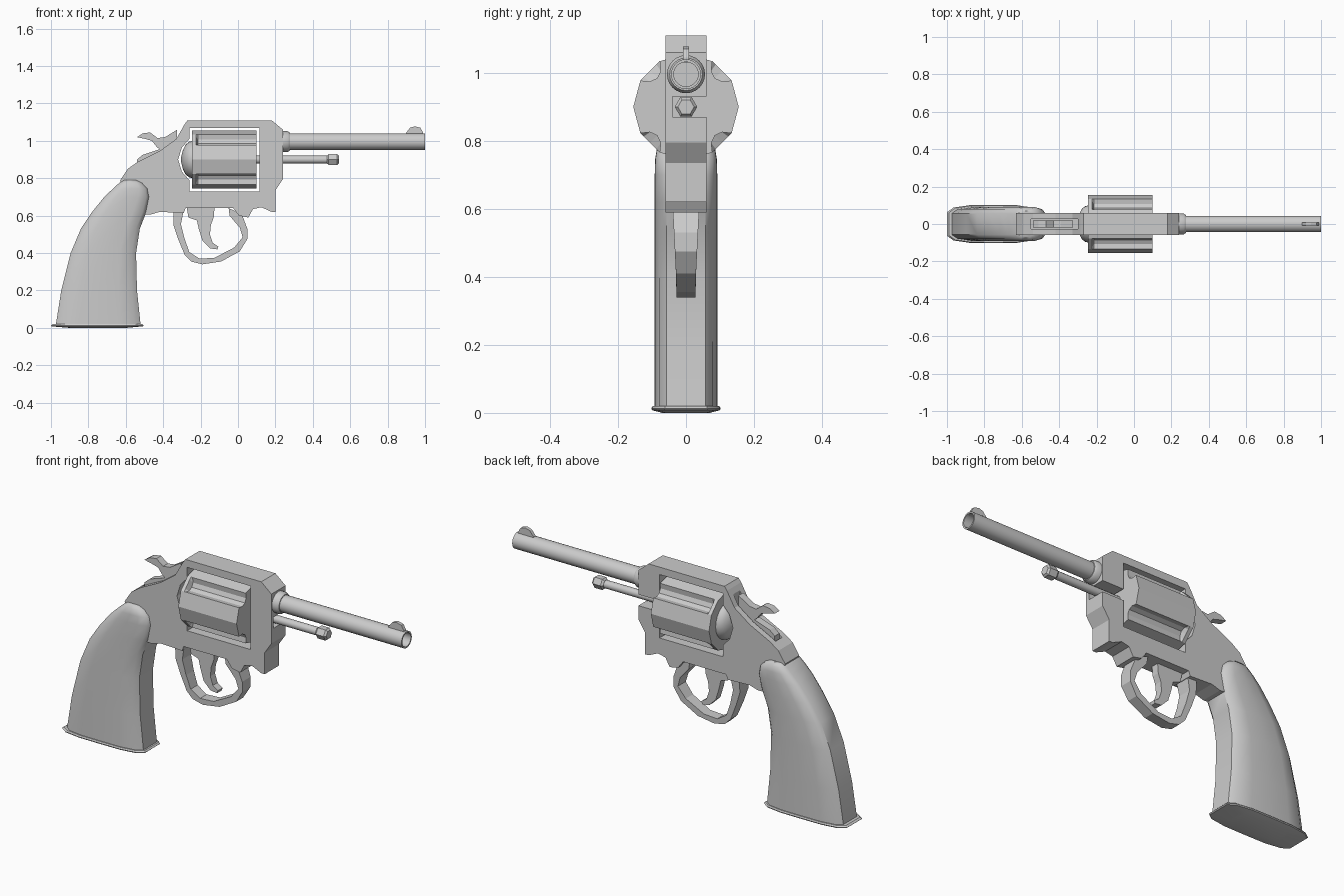
import bpy, bmesh, math
from mathutils import Vector

if "Cube" in bpy.data.objects:
    bpy.data.objects.remove(bpy.data.objects["Cube"], do_unlink=True)

GREY = (0.6, 0.6, 0.6, 1)
steel = bpy.data.materials.new("plain_grey")
steel.use_nodes = True
steel.diffuse_color = GREY
steel.node_tree.nodes["Principled BSDF"].inputs["Base Color"].default_value = GREY


def finish(name, bm, smooth=None):
    bmesh.ops.recalc_face_normals(bm, faces=bm.faces[:])
    mesh = bpy.data.meshes.new(name)
    bm.to_mesh(mesh)
    bm.free()
    mesh.materials.append(steel)
    ob = bpy.data.objects.new(name, mesh)
    bpy.context.collection.objects.link(ob)
    if smooth:
        bpy.ops.object.select_all(action="DESELECT")
        ob.select_set(True)
        bpy.context.view_layer.objects.active = ob
        bpy.ops.object.shade_smooth_by_angle(angle=math.radians(smooth))
    return ob


def loft(name, rings, smooth=None):
    """Skin closed rings of equal point count and cap both ends."""
    bm = bmesh.new()
    loops = [[bm.verts.new(p) for p in ring] for ring in rings]
    n = len(loops[0])
    for a, b in zip(loops, loops[1:]):
        for i in range(n):
            j = (i + 1) % n
            bm.faces.new((a[i], a[j], b[j], b[i]))
    bm.faces.new(loops[0])
    bm.faces.new(loops[-1])
    return finish(name, bm, smooth)


def plate(name, profile, half, y0=0.0):
    """Side profile (x, z) extruded across y; half may depend on z."""
    width = half if callable(half) else (lambda z: half)
    return loft(name, [[(x, y0 + s * width(z), z) for x, z in profile] for s in (-1, 1)])


def lathe(name, profile, z0, sides=24, smooth=35):
    """Turn (x, radius) steps around a lengthwise axis at height z0."""
    turn = [2 * math.pi * i / sides for i in range(sides)]
    return loft(name, [[(x, r * math.cos(a), z0 + r * math.sin(a)) for a in turn]
                       for x, r in profile], smooth)


def cut(ob, cutter):
    mod = ob.modifiers.new("cut", "BOOLEAN")
    mod.object, mod.operation, mod.solver = cutter, "DIFFERENCE", "EXACT"
    bpy.context.view_layer.update()
    new = bpy.data.meshes.new_from_object(ob.evaluated_get(bpy.context.evaluated_depsgraph_get()))
    ob.modifiers.clear()
    ob.data = new
    bpy.data.objects.remove(cutter, do_unlink=True)


# Frame with cylinder window, crane slot and hammer slot
frame = plate("frame", [
    (-.27, 1.11), (.18, 1.11), (.24, 1.06), (.24, .795), (.2, .735), (.2, .62), (.18, .62),
    (.125, .645), (.08, .635), (.055, .59), (.005, .6), (-.025, .64), (-.28, .64), (-.29, .615),
    (-.42, .62), (-.47, .605), (-.55, .61), (-.6, .7), (-.63, .79), (-.59, .85), (-.54, .885),
    (-.42, .945), (-.33, 1.01), (-.285, 1.09)], .06)
cut(frame, plate("window_cutter", [
    (-.26, 1.07), (.115, 1.07), (.115, .73), (-.26, .73), (-.26, .79), (-.3, .835),
    (-.32, .9), (-.3, .965), (-.26, 1.01)], .2))
cut(frame, plate("crane_cutter", [(.1, .87), (.3, .87), (.3, .93), (.1, .93)], .06, .02))
cut(frame, plate("hammer_cutter", [(-.55, .84), (-.55, 1), (-.3, 1.2), (-.3, .98)], .027))

# Hammer with curled spur
plate("hammer", [
    (-.54, 1.02), (-.51, 1.04), (-.47, 1.045), (-.43, 1.015), (-.39, 1.02), (-.325, 1.06),
    (-.325, .95), (-.54, .84), (-.54, .9), (-.51, .925), (-.42, .955), (-.435, .968),
    (-.46, 1.0), (-.495, 1.01)], .02)

# Trigger guard, narrowing towards the bottom
plate("trigger_guard", [
    (-.345, .63), (-.345, .55), (-.32, .475), (-.285, .39), (-.25, .355), (-.19, .34),
    (-.09, .355), (.01, .41), (.05, .475), (.05, .53), (.02, .61), (-.05, .64), (-.045, .6),
    (.01, .535), (.025, .485), (-.02, .43), (-.125, .375), (-.205, .37), (-.26, .405),
    (-.285, .475), (-.305, .555), (-.29, .63)], lambda z: .028 + .05 * max(0, z - .38))

# Trigger
plate("trigger", [
    (-.275, .65), (-.265, .59), (-.22, .575), (-.21, .53), (-.19, .465), (-.15, .425),
    (-.11, .42), (-.105, .435), (-.135, .455), (-.15, .5), (-.145, .55), (-.13, .59),
    (-.125, .65)], .02)

# Twelve sided cylinder with four flutes open at the front
R, AXIS = .155, .9


def drum(x, depth):
    ring = []
    for i in range(12):
        a = math.radians(30 * i)
        ring.append((a, R))
        fluted = i % 3 == 1
        for t in (5, 15, 25):
            r = R * math.cos(math.radians(15)) / math.cos(math.radians(t - 15))
            ring.append((a + math.radians(t), r - (depth * (1 if t == 15 else .75) if fluted else 0)))
    return [(x, r * math.cos(a), AXIS + r * math.sin(a)) for a, r in ring]


loft("cylinder", [drum(-.245, 0), drum(-.225, 0), drum(-.215, .03), drum(.1, .03)])
lathe("cylinder_rear_dome", [(-.24, .1), (-.26, .096), (-.28, .08), (-.295, .05), (-.305, .01)], AXIS)

# Barrel with open bore, collar and front sight
BORE = .996
lathe("barrel", [(.2, .044), (1, .044), (1, .036), (.6, .036)], BORE)
lathe("barrel_collar", [(.23, .056), (.265, .056), (.277, .048), (.277, .04)], BORE)
plate("front_sight", [(.895, 1.03), (.9, 1.045), (.92, 1.07), (.945, 1.078), (.975, 1.07),
                      (.99, 1.045), (.99, 1.03)], .009)

# Ejector rod and its six sided tip
lathe("ejector_rod", [(.09, .021), (.48, .021)], AXIS, 12)
lathe("ejector_tip", [(.475, .024), (.485, .033), (.53, .033), (.54, .024)], AXIS, 6, None)

# Grip lofted upwards from rounded cross-sections
HALF = [(1, .62), (.86, .86), (.5, .99), (0, 1), (-.5, .99), (-.86, .86), (-1, .62)]
SECTION = HALF + [(u, -v) for u, v in reversed(HALF)]


def slab(z, back, front, half):
    mid, reach = (back + front) / 2, (front - back) / 2
    return [(mid + u * reach, v * half, z) for u, v in SECTION]


loft("grip", [slab(*s) for s in (
    (.01, -.975, -.52, .092), (.2, -.945, -.54, .092), (.4, -.895, -.545, .092),
    (.53, -.84, -.525, .092), (.62, -.78, -.49, .092), (.7, -.715, -.474, .092),
    (.745, -.668, -.483, .091), (.775, -.635, -.51, .086), (.79, -.615, -.54, .07))], 40)

# Flared butt plate
loft("butt_plate", [slab(*s) for s in (
    (0, -.9, -.6, .07), (.008, -.995, -.51, .1), (.013, -1, -.505, .102), (.02, -.99, -.512, .098))], 30)
